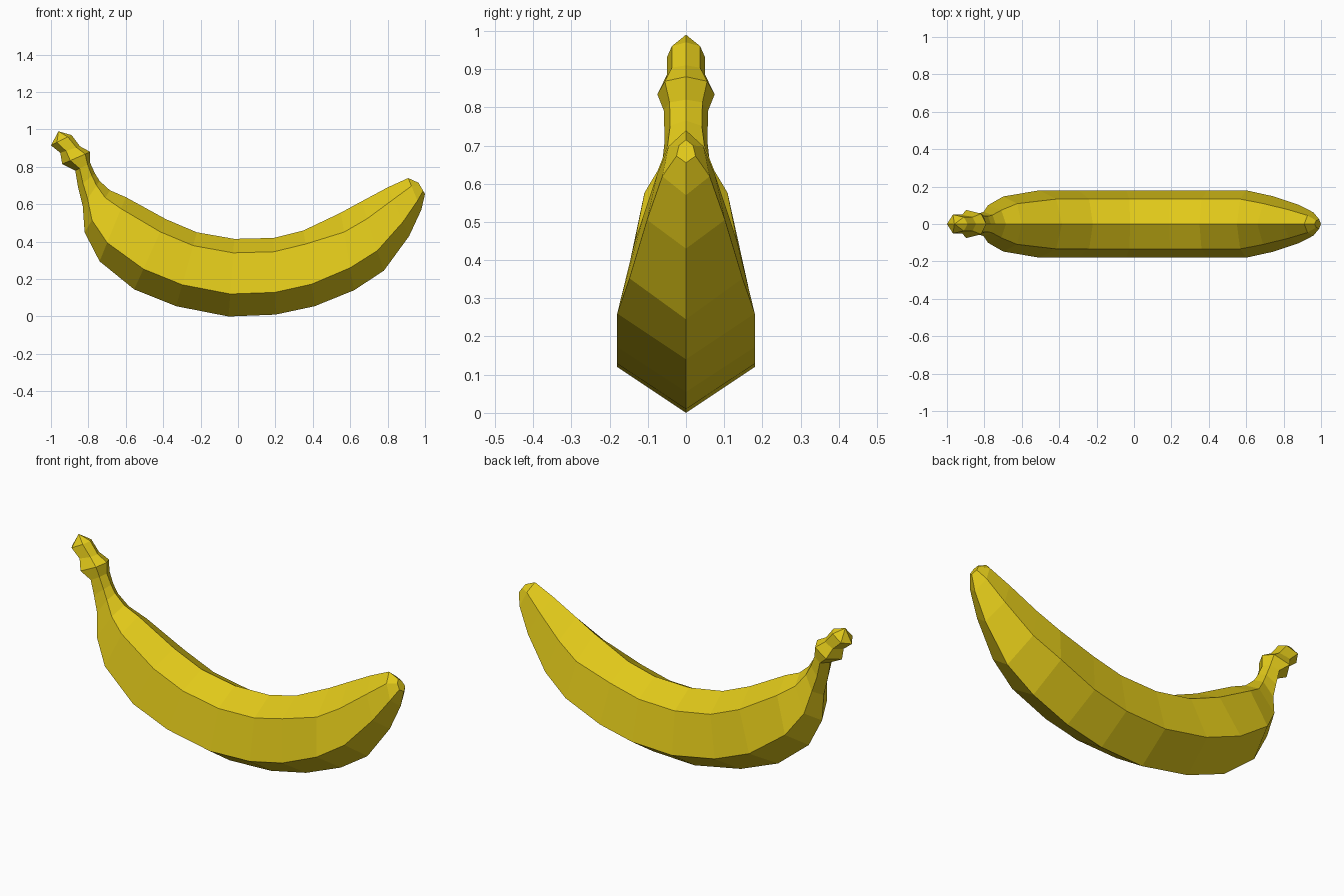
import bpy, bmesh
from mathutils import Vector

if "Cube" in bpy.data.objects:
    bpy.data.objects.remove(bpy.data.objects["Cube"])

# Six-sided sections, stem to tip:
# top ridge x, z, bottom ridge x, z, half width
SECTIONS = [
    (-.89, .97, -1.0, .915, .05),
    (-.845, .91, -.95, .875, .05),
    (-.79, .88, -.94, .815, .075),
    (-.79, .82, -.87, .78, .058),
    (-.765, .765, -.855, .69, .056),
    (-.74, .725, -.83, .59, .065),
    (-.685, .675, -.82, .45, .10),
    (-.60, .638, -.74, .295, .147),
    (-.385, .52, -.555, .145, .18),
    (-.22, .45, -.33, .055, .18),
    (-.02, .415, -.05, 0, .18),
    (.19, .42, .20, .01, .18),
    (.35, .46, .41, .055, .18),
    (.55, .555, .62, .14, .18),
    (.66, .615, .78, .245, .148),
    (.80, .69, .915, .43, .102),
    (.91, .74, .98, .57, .062),
    (.965, .715, 1.0, .655, .025),
]
LOW = .71      # lower side edge, as a fraction from top to bottom ridge
NARROW = .74   # upper side edge width relative to the lower one


def ring(bm, tx, tz, bx, bz, w):
    """Hexagon mirrored across y = 0, placed between top and bottom ridge."""
    top, bot = Vector((tx, 0, tz)), Vector((bx, 0, bz))
    side = Vector((0, w, 0))
    up = top.lerp(bot, .25 if tx > .5 else .18)
    low = top.lerp(bot, LOW)
    pts = [top, up + side * NARROW, low + side, bot,
           low - side, up - side * NARROW]
    return [bm.verts.new(p) for p in pts]


# Banana body and stem
bm = bmesh.new()
rings = [ring(bm, *s) for s in SECTIONS]
for a, b in zip(rings, rings[1:]):
    for i in range(6):
        bm.faces.new((a[i - 1], a[i], b[i], b[i - 1]))

# Pointed stem end and blunt tip
apex = bm.verts.new((-.96, 0, .99))
for i in range(6):
    bm.faces.new((rings[0][i], rings[0][i - 1], apex))
bm.faces.new(rings[-1])
bmesh.ops.recalc_face_normals(bm, faces=bm.faces[:])

mesh = bpy.data.meshes.new("banana")
bm.to_mesh(mesh)
bm.free()
banana = bpy.data.objects.new("banana", mesh)
bpy.context.collection.objects.link(banana)

# Yellow peel
peel = bpy.data.materials.new("yellow_peel")
peel.diffuse_color = (.75, .58, .01, 1)
peel.use_nodes = True
peel.node_tree.nodes["Principled BSDF"].inputs["Base Color"].default_value = peel.diffuse_color
mesh.materials.append(peel)
